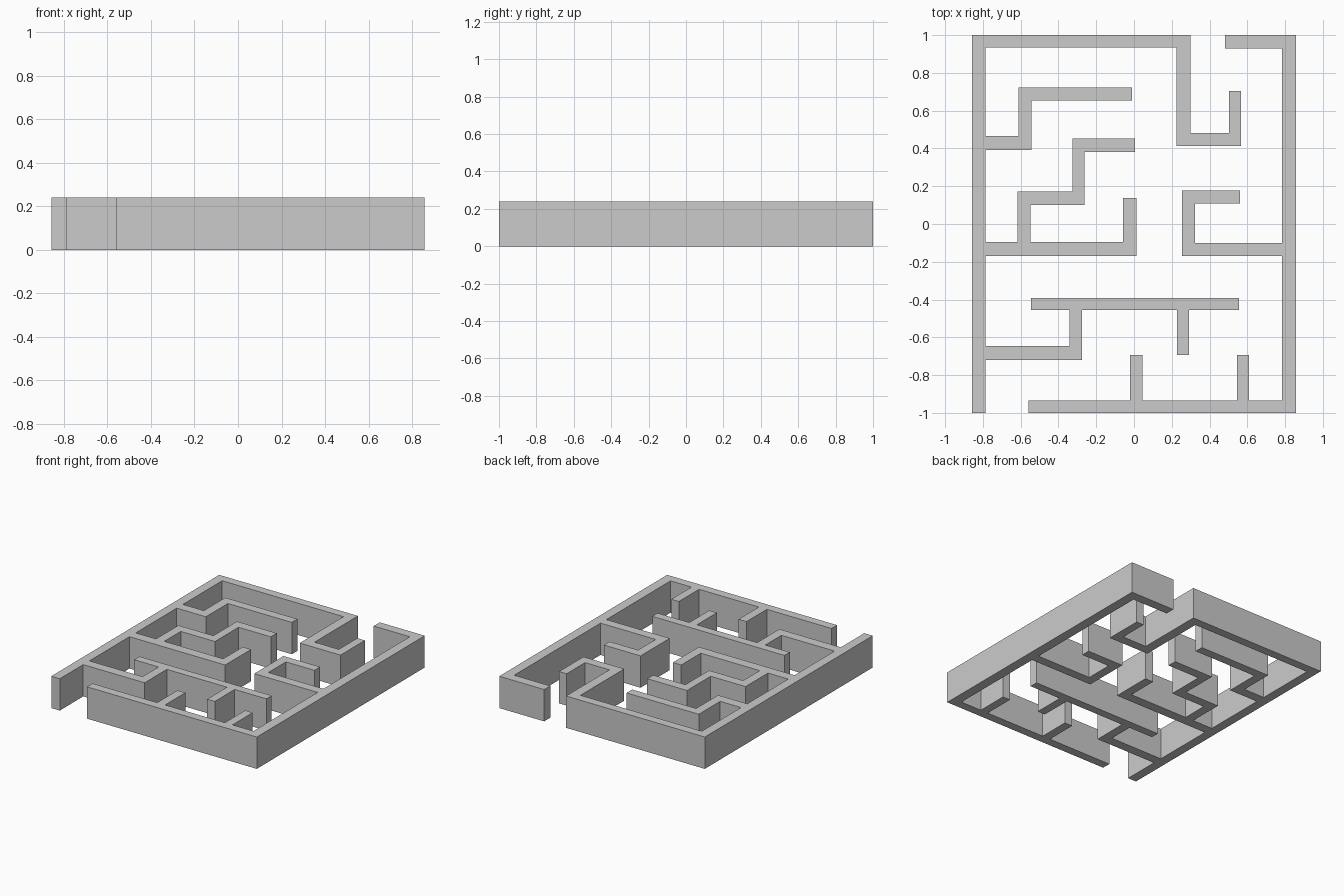
import bpy, bmesh, math

if "Cube" in bpy.data.objects:
    bpy.data.objects.remove(bpy.data.objects["Cube"])

HEIGHT = 0.24
L0, L1 = -0.857, -0.786     # left outer wall
R0, R1 = 0.783, 0.857       # right outer wall


def maze_walls(name, rects):
    """Merge plan rectangles (x0, x1, y0, y1) into one outline and raise it."""
    xs = sorted({v for r in rects for v in r[:2]})
    ys = sorted({v for r in rects for v in r[2:]})
    bm = bmesh.new()
    for xa, xb in zip(xs, xs[1:]):
        for ya, yb in zip(ys, ys[1:]):
            cx, cy = (xa + xb) / 2, (ya + yb) / 2
            if any(a < cx < b and c < cy < d for a, b, c, d in rects):
                corners = ((xa, ya), (xb, ya), (xb, yb), (xa, yb))
                bm.faces.new([bm.verts.new((x, y, 0)) for x, y in corners])
    bmesh.ops.remove_doubles(bm, verts=bm.verts[:], dist=1e-5)
    bmesh.ops.dissolve_limit(bm, angle_limit=math.radians(1),
                             verts=bm.verts[:], edges=bm.edges[:])
    for f in bm.faces:
        f.normal_update()
        if f.normal.z < 0:
            f.normal_flip()
    mesh = bpy.data.meshes.new(name)
    bm.to_mesh(mesh)
    bm.free()
    obj = bpy.data.objects.new(name, mesh)
    bpy.context.collection.objects.link(obj)
    mod = obj.modifiers.new("wall_height", 'SOLIDIFY')
    mod.thickness = HEIGHT
    mod.offset = 1
    return obj


# Left half: outer wall, back wall with hook, three branches
maze_walls("left_walls", [
    (L0, L1, -1, 1),
    # back wall and hook
    (L0, 0.30, 0.934, 1), (0.226, 0.30, 0.413, 1),
    (0.226, 0.566, 0.413, 0.483), (0.503, 0.566, 0.413, 0.703),
    # upper stepped branch
    (L0, -0.543, 0.393, 0.467), (-0.612, -0.543, 0.393, 0.722),
    (-0.612, -0.01, 0.655, 0.722),
    # middle branch with double step
    (L0, 0.012, -0.17, -0.095), (-0.057, 0.012, -0.17, 0.138),
    (-0.617, -0.548, -0.17, 0.172), (-0.617, -0.263, 0.101, 0.172),
    (-0.326, -0.263, 0.101, 0.453), (-0.326, 0.006, 0.382, 0.453),
    # lower branch with long crossbar
    (L0, -0.274, -0.721, -0.647), (-0.342, -0.274, -0.721, -0.393),
    (-0.546, 0.556, -0.456, -0.393), (0.228, 0.292, -0.693, -0.393),
])

# Right half: outer wall, front wall with stubs, hooked branch
maze_walls("right_walls", [
    (R0, R1, -1, 1), (0.482, R1, 0.928, 1),
    # front wall and stubs
    (-0.559, R1, -1, -0.934),
    (-0.02, 0.046, -1, -0.693), (0.545, 0.608, -1, -0.693),
    # hooked branch
    (0.255, R1, -0.17, -0.1), (0.255, 0.323, -0.17, 0.177),
    (0.255, 0.561, 0.109, 0.177),
])
